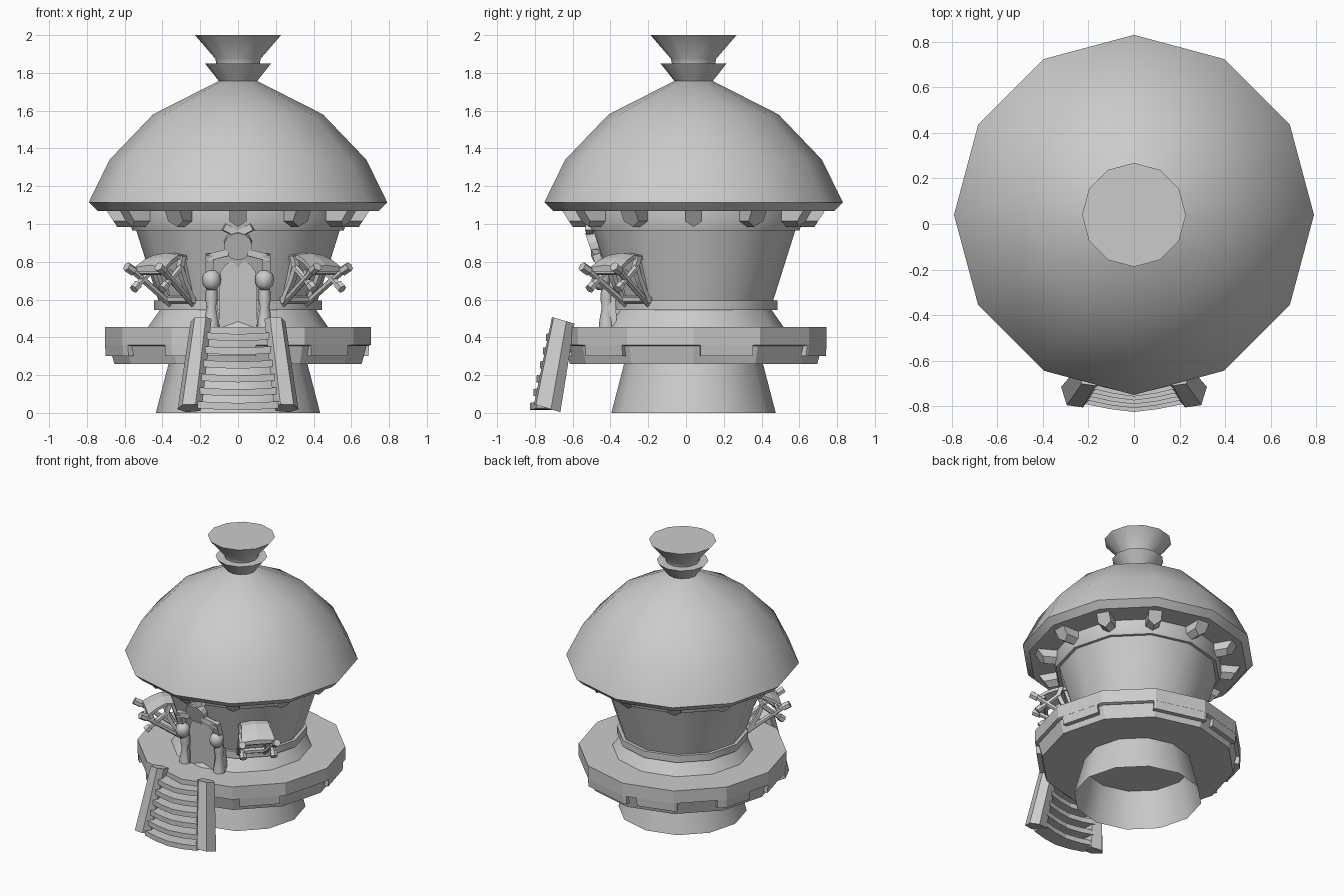
import bpy, bmesh, math
from math import sin, cos, pi, radians
from mathutils import Vector, Matrix

old = bpy.data.objects.get("Cube")
if old:
    bpy.data.objects.remove(old, do_unlink=True)

grey = bpy.data.materials.new("plain_grey")
grey.use_nodes = True
grey.diffuse_color = (0.6, 0.6, 0.6, 1)
grey.node_tree.nodes["Principled BSDF"].inputs["Base Color"].default_value = (0.6, 0.6, 0.6, 1)
CY = 0.04  # axis of the round tower


def finish(name, bm, smooth=None, recalc=True):
    if recalc:
        bmesh.ops.recalc_face_normals(bm, faces=bm.faces)
    mesh = bpy.data.meshes.new(name)
    bm.to_mesh(mesh)
    bm.free()
    mesh.materials.append(grey)
    ob = bpy.data.objects.new(name, mesh)
    bpy.context.collection.objects.link(ob)
    if smooth:
        bpy.ops.object.select_all(action='DESELECT')
        ob.select_set(True)
        bpy.context.view_layer.objects.active = ob
        bpy.ops.object.shade_smooth_by_angle(angle=radians(smooth))
    return ob


def lathe(name, profile, centre=(0, CY), sides=12, smooth=35, caps=(True, True)):
    bm = bmesh.new()
    rings = [[bm.verts.new((centre[0] + r * sin(2 * pi * i / sides),
                            centre[1] - r * cos(2 * pi * i / sides), z))
              for i in range(sides)] for r, z in profile]
    for a, b in zip(rings, rings[1:]):
        for i in range(sides):
            j = (i + 1) % sides
            bm.faces.new((a[i], a[j], b[j], b[i]))
    for wanted, ring in zip(caps, (rings[0], rings[-1])):
        if wanted:
            bm.faces.new(ring)
    return finish(name, bm, smooth)


def loft(name, sections, smooth=None):
    """Skin a list of equal-length point rings and cap both ends."""
    bm = bmesh.new()
    rings = [[bm.verts.new(p) for p in s] for s in sections]
    for a, b in zip(rings, rings[1:]):
        for i in range(len(a)):
            j = (i + 1) % len(a)
            bm.faces.new((a[i], a[j], b[j], b[i]))
    bm.faces.new(rings[0])
    bm.faces.new(rings[-1])
    return finish(name, bm, smooth)


def log(name, a, b, r, sides=6, r2=None):
    """Straight bar between two points."""
    a, b = Vector(a), Vector(b)
    q = (b - a).to_track_quat('Z', 'Y')
    def ring(c, rad):
        return [c + q @ Vector((rad * cos(2 * pi * i / sides + pi / sides),
                                rad * sin(2 * pi * i / sides + pi / sides), 0)) for i in range(sides)]
    return loft(name, [ring(a, r), ring(b, r2 or r)])


def radial(angle):
    """Map (sideways, outward, up) to the tower at an angle from the front."""
    t, o = Vector((cos(angle), sin(angle), 0)), Vector((sin(angle), -cos(angle), 0))
    return lambda u, d, z: Vector((0, CY, z)) + t * u + o * d


# Round body
lathe("pedestal", [(0.435, 0), (0.365, 0.27)], caps=(False, False))
lathe("deck_skirt", [(0.655, 0.26), (0.685, 0.37)], smooth=None)
lathe("deck", [(0.69, 0.355), (0.705, 0.36), (0.705, 0.455)], smooth=None)
lathe("wall_foot", [(0.48, 0.45), (0.41, 0.55)])
lathe("wall_ring", [(0.445, 0.545), (0.445, 0.595)])
lathe("wall", [(0.42, 0.59), (0.54, 0.97)])
lathe("wall_top_band", [(0.56, 0.965), (0.575, 1.01), (0.575, 1.075)])
lathe("roof", [(0.745, 1.07), (0.79, 1.115), (0.68, 1.34), (0.45, 1.58), (0.1, 1.758)], smooth=33)
lathe("chimney_collar", [(0.1, 1.755), (0.175, 1.85)])
lathe("chimney_top", [(0.115, 1.85), (0.12, 1.875), (0.228, 2.0)])

# Hanging blocks round the deck edge
for start, end in ((-34, 8), (34, 57), (93, 117), (149, 182), (-90, -57), (-125, -103), (-172, -148)):
    cuts = [start] + [k for k in range(-180, 181, 30) if start < k < end] + [end]
    sections = []
    for deg in cuts:
        # distance to a straight side of the twelve-sided deck
        k = cos(radians(15)) / cos(radians(deg % 30 - 15))
        p = radial(radians(deg))
        sections.append([p(0, 0.64 * k, 0.30), p(0, 0.70 * k, 0.30), p(0, 0.705 * k, 0.37), p(0, 0.64 * k, 0.37)])
    loft("deck_block", sections)

# Beam ends below the roof
for i in range(12):
    p = radial(i * pi / 6)
    shape = [(-0.045, 1.075), (-0.045, 1.015), (0, 0.985), (0.045, 1.015), (0.045, 1.075)]
    loft("roof_beam", [[p(u, 0.52, z) for u, z in shape],
                       [p(u, 0.64 + 0.65 * (z - 0.985), z) for u, z in shape]])

# Arched door
arch = [(-0.1, 0.45)] + [(-0.1 * cos(pi * i / 8), 0.71 + 0.1 * sin(pi * i / 8)) for i in range(9)] + [(0.1, 0.45)]
loft("door", [[(x, -0.30, z) for x, z in arch],
              [(x, -0.415 - 0.12 * max(0, z - 0.6), z) for x, z in arch]])

# Door posts, knobs and lintel
for s in (-1, 1):
    lathe("post_base", [(0.042, 0.45), (0.04, 0.48), (0.026, 0.56), (0.033, 0.6), (0.03, 0.66)],
          (s * 0.14, -0.42), 8, 50)
    lathe("post_knob", [(0.02, 0.65), (0.045, 0.675), (0.05, 0.705), (0.045, 0.735), (0.02, 0.755)],
          (s * 0.14, -0.45), 8, 50)
    log("post_upper", (s * 0.15, -0.44, 0.74), (s * 0.15, -0.475, 0.84), 0.03, 4)
    log("lintel_arm", (s * 0.165, -0.47, 0.82), (s * 0.05, -0.485, 0.85), 0.026, 4)
    log("crest_blade", (-s * 0.03, -0.495, 0.93), (s * 0.075, -0.515, 0.985), 0.026, 4)
    log("post_foot", (s * 0.135, -0.40, 0.46), (s * 0.135, -0.40, 0.62), 0.05, 4, 0.035)
log("door_disc", (0, -0.465, 0.895), (0, -0.51, 0.88), 0.075, 14)

# Side windows with awnings and crossed struts
for side in (-1, 1):
    p = radial(side * pi / 4)
    rows = []
    for d, z, w in ((0.47, 0.835, 0.095), (0.54, 0.835, 0.095), (0.60, 0.81, 0.105), (0.66, 0.77, 0.115)):
        rows.append([p(-w, d, z), p(0, d, z + 0.012), p(w, d, z), p(w, d, z - 0.022), p(-w, d, z - 0.022)])
    loft("window_awning", rows)
    loft("window_pane", [[p(u, r - 0.05, z) for u, r, z in quad] for quad in
                         [[(-0.08, 0.43, 0.6), (0.08, 0.43, 0.6), (0.08, 0.5, 0.83), (-0.08, 0.5, 0.83)]]] +
         [[p(-0.08, 0.425, 0.6), p(0.08, 0.425, 0.6), p(0.08, 0.5, 0.83), p(-0.08, 0.5, 0.83)]])
    log("window_sill", p(-0.11, 0.44, 0.6), p(0.11, 0.44, 0.6), 0.02)
    for s in (-1, 1):
        path = [(0.43, 0.58), (0.50, 0.70), (0.53, 0.77), (0.51, 0.83)]
        loft("window_jamb", [[p(s * 0.095 + u, d + e, z) for u, e in
                              ((-0.015, -0.015), (0.015, -0.015), (0.015, 0.015), (-0.015, 0.015))]
                             for d, z in path])
        log("awning_strut", p(s * 0.085, 0.42, 0.575), p(s * 0.115, 0.69, 0.765), 0.018)
        log("strut_cap", p(s * 0.113, 0.67, 0.75), p(s * 0.12, 0.715, 0.775), 0.026)
        log("cross_strut", p(s * 0.10, 0.53, 0.77), p(s * 0.105, 0.66, 0.665), 0.018)
        log("cross_strut_cap", p(s * 0.105, 0.645, 0.68), p(s * 0.106, 0.675, 0.655), 0.025)
    log("awning_bar", p(-0.13, 0.63, 0.745), p(0.13, 0.63, 0.745), 0.014)

# Stair rails
for s in (-1, 1):
    shape = [(-0.065, -0.03), (-0.03, -0.07), (0.04, -0.06), (0.065, 0.02), (0.02, 0.07), (-0.055, 0.05)]
    loft("stair_rail", [[(s * (0.255 + u), -0.735 + v, 0.025 - 0.3 * v) for u, v in shape],
                        [(s * (0.195 + u * 0.85), -0.65 + v * 0.85, 0.49 - 0.25 * v) for u, v in shape]])

# Stair treads, bowed to the front
for i in range(6):
    z = 0.025 + 0.073 * i
    y = -0.79 + 0.017 * i
    w = 0.215 - 0.007 * i
    loft("stair_tread", [[(x, y - bow, z - dip), (x, y - bow, z + 0.037 - dip),
                          (x, y + 0.11 - bow, z + 0.037 - dip), (x, y + 0.11 - bow, z - dip)]
                         for x, bow, dip in ((-w, 0, 0), (-w * 0.5, 0.022, 0.007), (0, 0.035, 0.009),
                                             (w * 0.5, 0.022, 0.007), (w, 0, 0))])
